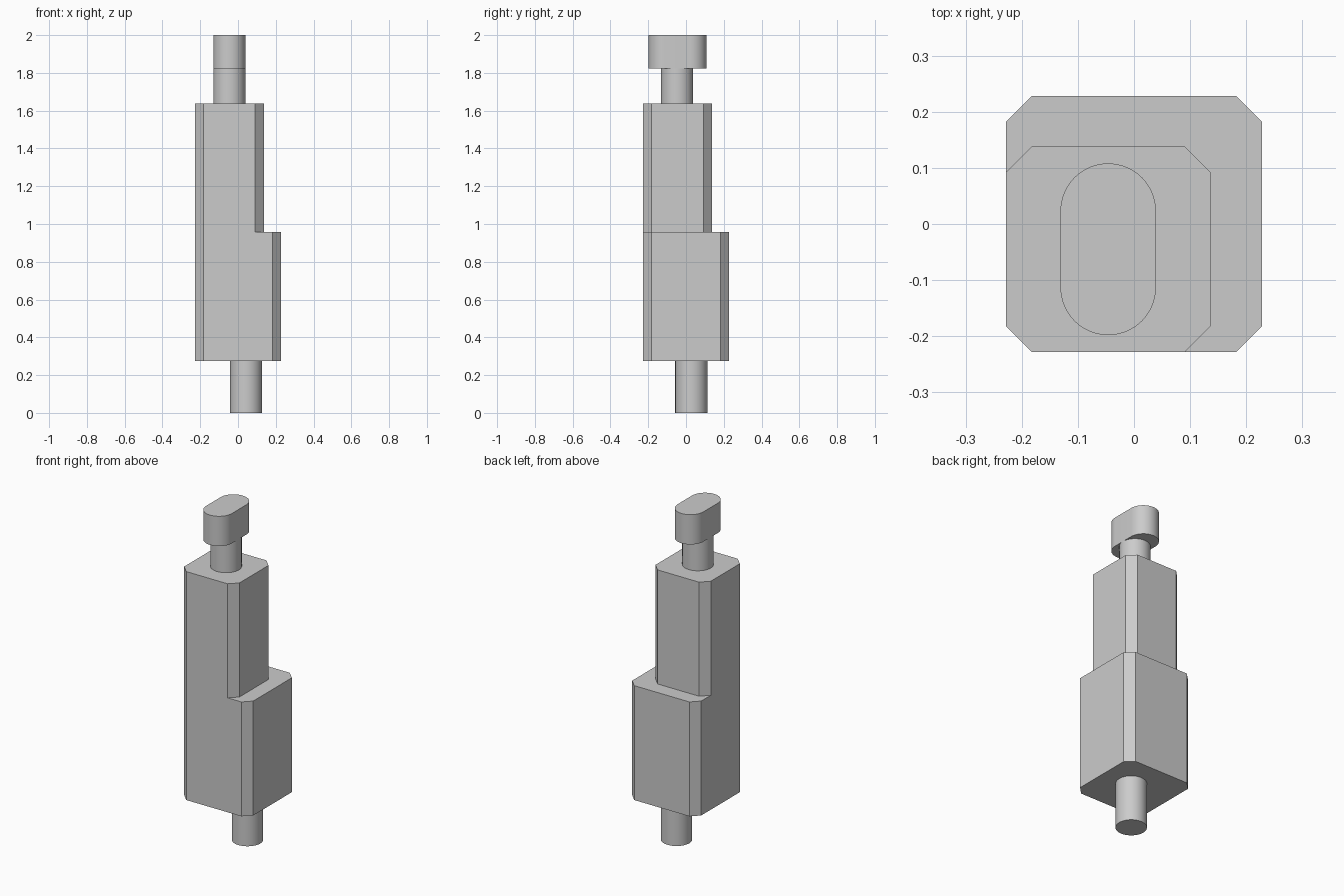
import bpy
import bmesh
from math import sin, cos, pi, radians

cube = bpy.data.objects.get("Cube")
if cube:
    bpy.data.objects.remove(cube, do_unlink=True)

grey = bpy.data.materials.new("plain grey")
grey.use_nodes = True
colour = (0.6, 0.6, 0.6, 1)
grey.diffuse_color = colour
grey.node_tree.nodes["Principled BSDF"].inputs["Base Color"].default_value = colour


def chamfered_rect(x0, x1, y0, y1, c):
    """Rectangle outline with its four corners cut off."""
    return [(x0 + c, y0), (x1 - c, y0), (x1, y0 + c), (x1, y1 - c),
            (x1 - c, y1), (x0 + c, y1), (x0, y1 - c), (x0, y0 + c)]


def rounded_slot(cx, cy, r, half=0.0, n=32):
    """Circle outline, stretched along y into a slot when half > 0."""
    if half == 0:
        return [(cx + r * cos(pi * i / n), cy + r * sin(pi * i / n))
                for i in range(2 * n)]
    return [(cx + s * r * cos(pi * i / n), cy + s * (half + r * sin(pi * i / n)))
            for s in (1, -1) for i in range(n + 1)]


def prism(name, outline, z0, z1):
    """Closed solid raised from an outline."""
    bm = bmesh.new()
    base = bm.faces.new([bm.verts.new((x, y, z0)) for x, y in outline])
    raised = bmesh.ops.extrude_face_region(bm, geom=[base], use_keep_orig=True)
    top = [v for v in raised["geom"] if isinstance(v, bmesh.types.BMVert)]
    bmesh.ops.translate(bm, verts=top, vec=(0, 0, z1 - z0))
    bmesh.ops.recalc_face_normals(bm, faces=bm.faces)
    mesh = bpy.data.meshes.new(name)
    bm.to_mesh(mesh)
    bm.free()
    mesh.materials.append(grey)
    obj = bpy.data.objects.new(name, mesh)
    bpy.context.collection.objects.link(obj)
    bpy.ops.object.select_all(action="DESELECT")
    obj.select_set(True)
    bpy.context.view_layer.objects.active = obj
    bpy.ops.object.shade_smooth_by_angle(angle=radians(30))
    return obj


# Heights where one part meets the next
BODY, STEP, SHOULDER, HEAD, TOP = 0.274, 0.957, 1.638, 1.822, 2.0
RADIUS = 0.085

# Stepped body, sharing its front and right sides
prism("lower_body", chamfered_rect(-0.228, 0.228, -0.228, 0.228, 0.046), BODY, STEP)
prism("upper_body", chamfered_rect(-0.228, 0.137, -0.228, 0.138, 0.046), STEP, SHOULDER)

# Round pin below, round neck and slot-shaped head above
prism("bottom_pin", rounded_slot(0.043, 0.028, RADIUS), 0, BODY)
prism("neck", rounded_slot(-0.046, -0.047, RADIUS), SHOULDER, HEAD)
head = prism("head", rounded_slot(0, 0, RADIUS, half=0.068), HEAD, TOP)
head.location = (-0.046, -0.045, 0)
